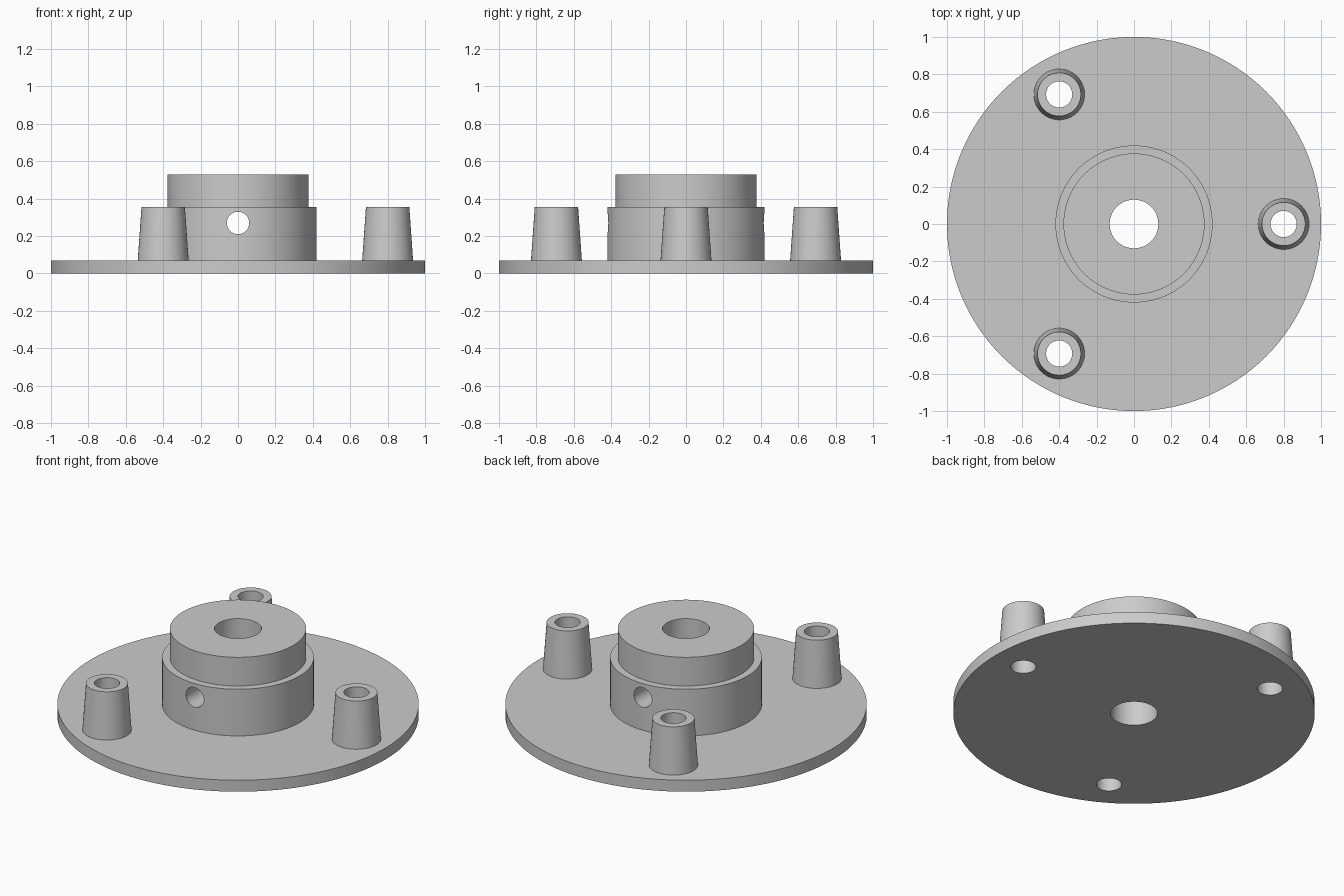
import bpy, bmesh, math
from mathutils import Matrix

cube = bpy.data.objects.get("Cube")
if cube:
    bpy.data.objects.remove(cube, do_unlink=True)

PLATE_TOP, SHOULDER, HUB_TOP = 0.07, 0.355, 0.53
BORE, POST_HOLE, CROSS_HOLE = 0.13, 0.07, 0.06
POSTS = [(0.8 * math.cos(a), 0.8 * math.sin(a))
         for a in (math.radians(120 * i) for i in range(3))]

grey = bpy.data.materials.new("grey")
grey.use_nodes = True
grey.diffuse_color = (0.6, 0.6, 0.6, 1)
grey.node_tree.nodes["Principled BSDF"].inputs["Base Color"].default_value = (0.6, 0.6, 0.6, 1)


def add_object(name, bm):
    bmesh.ops.recalc_face_normals(bm, faces=bm.faces)
    mesh = bpy.data.meshes.new(name)
    bm.to_mesh(mesh)
    bm.free()
    mesh.materials.append(grey)
    obj = bpy.data.objects.new(name, mesh)
    bpy.context.collection.objects.link(obj)
    return obj


def ring_solid(name, profile, segments, location=(0, 0, 0)):
    """Revolve a closed (radius, height) profile around the z axis."""
    bm = bmesh.new()
    rings = []
    for i in range(segments):
        a = 2 * math.pi * i / segments
        rings.append([bm.verts.new((r * math.cos(a), r * math.sin(a), z)) for r, z in profile])
    n = len(profile)
    for i in range(segments):
        p, q = rings[i], rings[(i + 1) % segments]
        for j in range(n):
            k = (j + 1) % n
            bm.faces.new((p[j], q[j], q[k], p[k]))
    obj = add_object(name, bm)
    obj.location = location
    return obj


def drill(obj, radius, matrix):
    """Cut a round hole through obj, then discard the cutter."""
    bm = bmesh.new()
    bmesh.ops.create_cone(bm, cap_ends=True, segments=64, radius1=radius,
                          radius2=radius, depth=2, matrix=matrix)
    cutter = add_object("hole_cutter", bm)
    cutter.hide_render = True
    mod = obj.modifiers.new("hole", 'BOOLEAN')
    mod.operation = 'DIFFERENCE'
    mod.solver = 'EXACT'
    mod.object = cutter
    bpy.context.view_layer.objects.active = obj
    bpy.ops.object.modifier_apply(modifier=mod.name)
    bpy.data.objects.remove(cutter, do_unlink=True)


# Round base plate with the bore and three post holes
plate = ring_solid("base_plate", [(BORE, 0), (1, 0), (1, PLATE_TOP), (BORE, PLATE_TOP)], 128)
for x, y in POSTS:
    drill(plate, POST_HOLE, Matrix.Translation((x, y, 0)))

# Stepped hub with a cross hole running front to back
hub = ring_solid("hub", [(BORE, PLATE_TOP), (0.42, PLATE_TOP), (0.42, SHOULDER),
                         (0.377, SHOULDER), (0.377, HUB_TOP), (BORE, HUB_TOP)], 128)
drill(hub, CROSS_HOLE, Matrix.Translation((0, 0, 0.27)) @ Matrix.Rotation(math.pi / 2, 4, 'X'))

# Three tapered hollow posts
parts = [plate, hub]
for i, (x, y) in enumerate(POSTS):
    parts.append(ring_solid(f"post_{i + 1}", [(POST_HOLE, PLATE_TOP), (0.136, PLATE_TOP),
                                              (0.116, SHOULDER), (POST_HOLE, SHOULDER)],
                            64, (x, y, 0)))

# Smooth round walls, crisp rims
bpy.ops.object.select_all(action='DESELECT')
for obj in parts:
    obj.select_set(True)
bpy.context.view_layer.objects.active = plate
bpy.ops.object.shade_smooth_by_angle(angle=math.radians(30))
